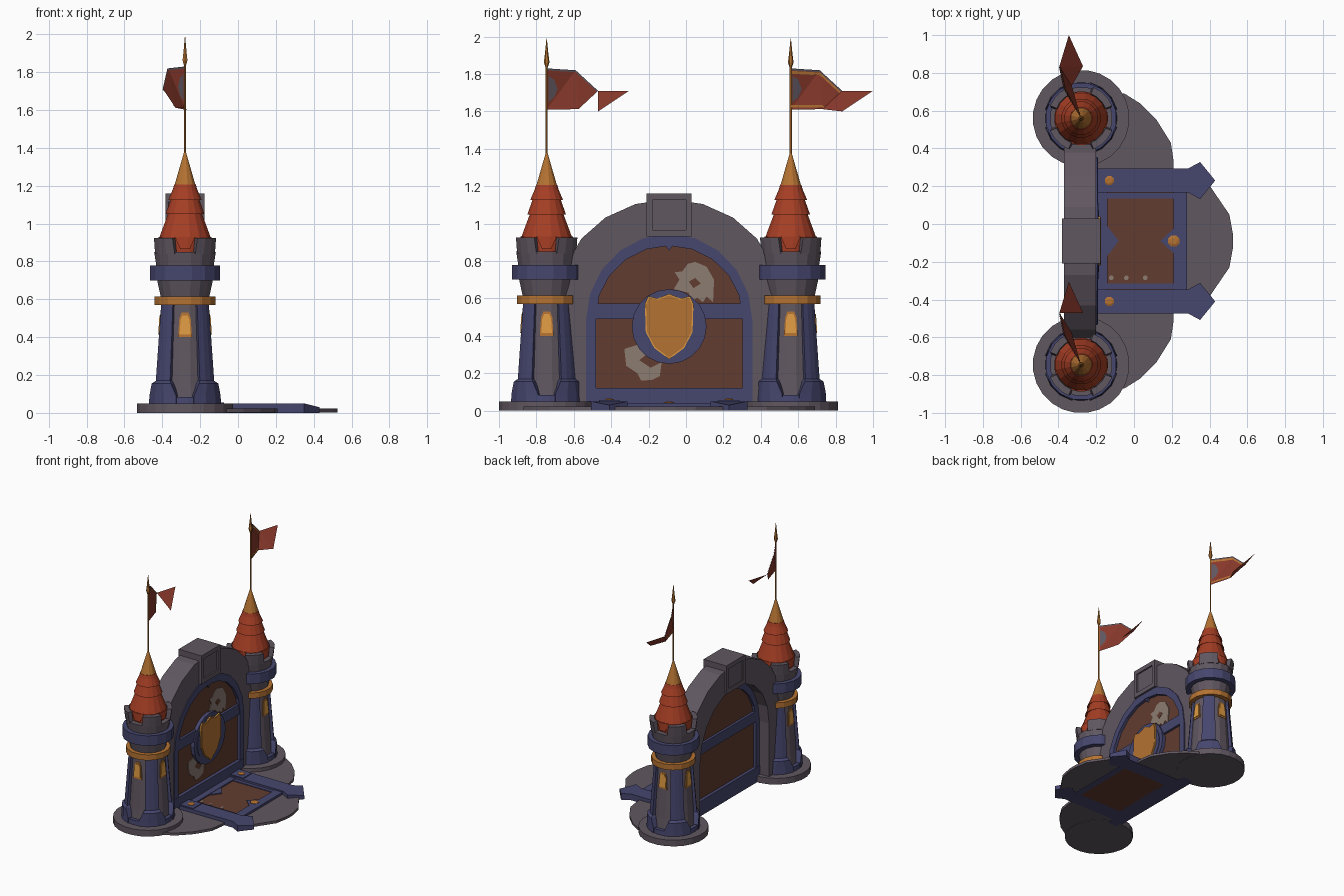
import bpy, bmesh, math
from math import cos, sin, pi, radians
from mathutils import Vector

if "Cube" in bpy.data.objects:
    bpy.data.objects.remove(bpy.data.objects["Cube"])

def mat(name, c):
    m = bpy.data.materials.new(name)
    m.diffuse_color = (*c, 1)
    m.use_nodes = True
    m.node_tree.nodes["Principled BSDF"].inputs["Base Color"].default_value = m.diffuse_color
    return m

STONE = mat("grey_stone", (.118, .095, .118))
BLUE = mat("blue_trim", (.061, .061, .158))
RED = mat("red_roof", (.38, .048, .018))
WOOD = mat("brown_wood", (.122, .045, .029))
GOLD = mat("gold", (.46, .17, .032))
GLOW = mat("window_yellow", (.73, .33, .055))
WORN = mat("worn_wood", (.265, .20, .165))
CLOTH = mat("flag_red", (.25, .04, .024))
CY = -.09                      # y centre of the gate
TX, TOWERS = -.28, (-.745, .56)

def make(name, verts, faces, m, fix=True):
    me = bpy.data.meshes.new(name)
    me.from_pydata(verts, [], faces)
    me.materials.append(m)
    if fix:
        bm = bmesh.new()
        bm.from_mesh(me)
        bmesh.ops.recalc_face_normals(bm, faces=bm.faces)
        bm.to_mesh(me)
        bm.free()
    ob = bpy.data.objects.new(name, me)
    bpy.context.collection.objects.link(ob)
    return ob

def prism(name, pts, lo, hi, m, axis='x'):
    """Extrude a flat outline; axis x takes (y,z) points, axis z takes (x,y)."""
    f = (lambda p, h: (h, p[0], p[1])) if axis == 'x' else (lambda p, h: (p[0], p[1], h))
    n = len(pts)
    vs = [f(p, lo) for p in pts] + [f(p, hi) for p in pts]
    fs = [tuple(range(n))[::-1], tuple(range(n, 2 * n))]
    fs += [(i, (i + 1) % n, n + (i + 1) % n, n + i) for i in range(n)]
    return make(name, vs, fs, m)

def rect(a0, a1, b0, b1):
    return [(a0, b0), (a1, b0), (a1, b1), (a0, b1)]

def lathe(name, prof, n, m, cx, cy):
    """Spin an (r,z) profile into a capped solid."""
    vs = [(cx + r * cos(2 * pi * (i + .5) / n), cy + r * sin(2 * pi * (i + .5) / n), z)
          for r, z in prof for i in range(n)]
    fs = [(k * n + i, k * n + (i + 1) % n, (k + 1) * n + (i + 1) % n, (k + 1) * n + i)
          for k in range(len(prof) - 1) for i in range(n)]
    fs += [tuple(range(n))[::-1], tuple(range((len(prof) - 1) * n, len(prof) * n))]
    return make(name, vs, fs, m)

def sector(name, mid, rings, m, cx, cy, seg=3):
    """Curved wedge; rings hold (inner r, outer r, z, half angle in degrees)."""
    vs, fs, w = [], [], 2 * (seg + 1)
    for ri, ro, z, h in rings:
        an = [radians(mid - h + 2 * h * i / seg) for i in range(seg + 1)]
        vs += [(cx + ro * cos(a), cy + ro * sin(a), z) for a in an]
        vs += [(cx + ri * cos(a), cy + ri * sin(a), z) for a in reversed(an)]
    for k in range(len(rings) - 1):
        fs += [(k * w + i, k * w + (i + 1) % w, (k + 1) * w + (i + 1) % w, (k + 1) * w + i)
               for i in range(w)]
    fs += [tuple(range(w))[::-1], tuple(range((len(rings) - 1) * w, len(rings) * w))]
    return make(name, vs, fs, m)

def arch(w, spring, top, base, n=10):
    """Outline of an arch from the right foot over to the left foot."""
    return [(CY + w, base)] + [(CY + w * cos(pi * i / n), spring + (top - spring) * sin(pi * i / n))
                               for i in range(n + 1)] + [(CY - w, base)]

# towers
for ty in TOWERS:
    C = (TX, ty)
    inward = 90 if ty < 0 else 270
    lathe("tower_base_disc", [(.256, 0), (.256, .05)], 24, STONE, *C)
    lathe("tower_shaft", [(.165, .04), (.153, .16), (.126, .58), (.13, .61), (.152, .71),
                          (.155, .78), (.166, .85), (.14, .85)], 16, STONE, *C)
    lathe("gold_band", [(.13, .57), (.163, .57), (.163, .615), (.13, .615)], 16, GOLD, *C)
    lathe("blue_band", [(.15, .70), (.189, .70), (.189, .78), (.15, .78)], 16, BLUE, *C)
    for d in (45, 135, 225, 315):
        sector("tower_pilaster", d, [(.12, .196, .045, 31), (.12, .194, .09, 31), (.12, .191, .155, 22),
                                     (.12, .173, .17, 18), (.10, .141, .58, 18)], BLUE, *C)
        sector("merlon", d, [(.135, .167, .84, 26), (.14, .177, .925, 23)], STONE, *C)
    for d in (0, 90, 180, 270):
        sector("tower_foot_band", d, [(.12, .19, .045, 15), (.12, .187, .085, 15)], BLUE, *C)
        # roof tile points hanging in the gaps between the merlons
        sector("roof_tile_point", d, [(.10, .142, .865, 10), (.10, .142, .93, 22)], RED, *C)
        if d == inward:
            continue
        # arched window: frame plate and glowing pane, leaning with the shaft
        a = radians(d)
        for nm, s, off, m in (("window_frame", 1, .001, GOLD), ("window_pane", .78, .005, GLOW)):
            out = [(-.037, .40), (.037, .40), (.03, .50), (.018, .53), (-.018, .53), (-.03, .50)]
            vs = []
            for lift in (-.01, off):
                for u, z in out:
                    u, z = u * s, .465 + (z - .465) * s
                    r = .153 - (z - .16) * .0643 + lift
                    vs.append((TX + r * cos(a) - u * sin(a), ty + r * sin(a) + u * cos(a), z))
            fs = [tuple(range(6)), tuple(range(6, 12))]
            fs += [(i, (i + 1) % 6, 6 + (i + 1) % 6, 6 + i) for i in range(6)]
            make(nm, vs, fs, m)
    lathe("tiered_roof", [(.128, .85), (.137, .93), (.128, .955), (.088, 1.06), (.105, 1.05),
                          (.074, 1.135), (.09, 1.125), (.066, 1.18), (.076, 1.145),
                          (.058, 1.207)], 16, RED, *C)
    lathe("gold_spire", [(.057, 1.205), (.006, 1.375)], 12, GOLD, *C)
    lathe("flag_pole", [(.0055, 1.36), (.0055, 1.86)], 6, GOLD, *C)
    lathe("pole_finial", [(.006, 1.835), (.015, 1.862), (.009, 1.91), (.001, 1.99)], 6, GOLD, *C)

    # swallow-tail flag, twisted by the wind
    V = [Vector((TX + x, ty + y, z)) for x, y, z in (
        (0, 0, 1.83), (0, 0, 1.61), (-.09, .155, 1.82), (-.05, .17, 1.612),
        (-.115, .275, 1.71), (.01, .275, 1.60), (-.065, .44, 1.71))]
    F = [(0, 1, 2), (1, 3, 2), (2, 3, 4), (4, 5, 6)]
    if ty > 0:
        F.append((3, 5, 4))
    make("flag", V, F, CLOTH, False)
    for s in (-.003, .003):
        off = Vector((s, 0, 0))
        make("flag_emblem", [(TX - .58 * y + s, ty + y, z) for y, z in (
            (.01, 1.65), (.04, 1.675), (.058, 1.72), (.04, 1.77), (.01, 1.79))],
            [(0, 1, 2, 3, 4)], STONE, False)
        strips = [("flag_hem", 0, .05, STONE)]
        if ty > 0:
            strips += [("flag_trim", .06, .13, GOLD), ("flag_trim", .89, .95, GOLD)]
        for nm, t0, t1, m in strips:
            vs = [V[i].lerp(V[j], t) + off for t in (t0, t1) for i, j in ((0, 1), (2, 3), (4, 3))]
            make(nm, vs, [(0, 1, 4, 3), (1, 2, 5, 4)], m, False)

# gate arch and keystone
prism("stone_arch", arch(.58, .62, 1.13, 0) + arch(.44, .48, .94, 0)[::-1], -.37, -.2, STONE)
prism("keystone", rect(CY - .115, CY + .115, .935, 1.155), -.375, -.19, STONE)
for a, b, c, d in ((-.12, -.09, .93, 1.16), (.09, .12, .93, 1.16),
                   (-.09, .09, .93, .965), (-.09, .09, 1.125, 1.16)):
    prism("keystone_rim", rect(CY + a, CY + b, c, d), -.382, -.178, STONE)

# gate door
prism("gate_panel", arch(.42, .49, .91, .04), -.265, -.217, WOOD)
prism("gate_frame", arch(.445, .48, .945, 0) + arch(.392, .5, .882, 0)[::-1], -.285, -.193, BLUE)
prism("gate_middle_bar", rect(CY - .41, CY + .41, .49, .572), -.285, -.198, BLUE)
prism("gate_bottom_bar", rect(CY - .44, CY + .44, .0, .12), -.29, -.19, BLUE)
prism("gate_top_nub", [(CY - .025, .89), (CY, .855), (CY + .025, .89)], -.25, -.197, BLUE)
for nm, pts, m, x in (
    ("worn_patch_upper", [(-.06, .74), (-.02, .745), (.01, .785), (.05, .795), (.11, .77), (.15, .70),
                          (.145, .58), (.11, .61), (.09, .58), (.06, .605), (.03, .58), (.015, .63),
                          (-.065, .65), (-.035, .70)], WORN, -.212),
    ("patch_hole_upper", [(.015, .69), (.05, .71), (.08, .68), (.04, .655)], WOOD, -.21),
    ("worn_patch_lower", [(-.33, .33), (-.25, .355), (-.20, .31), (-.25, .27), (-.19, .23), (-.13, .26),
                          (-.14, .185), (-.18, .165), (-.24, .16), (-.26, .20), (-.32, .24)], WORN, -.212)):
    prism(nm, pts, x - .007, x, m)

# shield boss
def ring_pts(r, n=20):
    return [(CY + r * cos(2 * pi * i / n), .45 + r * sin(2 * pi * i / n)) for i in range(n)]
prism("shield_disc", ring_pts(.2), -.22, -.188, BLUE)
prism("shield_disc_centre", ring_pts(.165), -.195, -.184, BLUE)
half = [(0, .625), (.06, .60), (.112, .612), (.13, .57), (.125, .42), (.08, .335), (0, .275)]
sh = half + [(-y, z) for y, z in half[-2:0:-1]]
prism("shield_rim", [(CY + y, z) for y, z in sh], -.19, -.178, GLOW)
prism("shield_face", [(CY + y * .95, .45 + (z - .45) * .955) for y, z in sh], -.185, -.174, GOLD)

# ground slab: wide curve with a smaller half-round step in front
slab = [(-.23, .78), (-.05, .78), (.03, .73), (.12, .64), (.195, .52), (.21, .42), (.21, .36), (.37, .34),
        (.43, .25), (.505, .14), (.525, .03)]
slab = [(x, CY + d) for x, d in slab] + [(x, CY - d) for x, d in reversed(slab)]
prism("ground_slab", slab, .002, .022, STONE, 'z')

# lowered drawbridge
prism("bridge_panel", rect(-.16, .23, CY - .26, CY + .26), 0, .03, WOOD, 'z')
for a, b in ((-.2, -.14), (.21, .28)):
    prism("bridge_cross_beam", rect(a, b, CY - .26, CY + .26), 0, .04, BLUE, 'z')
for y in (CY - .24, CY + .24):
    prism("bridge_side_strip", rect(-.15, .22, y - .015, y + .015), .01, .036, BLUE, 'z')
prism("bridge_point_inner", [(-.15, CY - .09), (-.08, CY), (-.15, CY + .09)], .02, .037, BLUE, 'z')
prism("bridge_point_outer", [(.22, CY - .075), (.14, CY), (.22, CY + .075)], .02, .037, BLUE, 'z')
lathe("bridge_stud", [(.032, .03), (.032, .043), (.018, .048)], 8, GOLD, .21, CY)
for x in (-.12, -.04, .06):
    lathe("panel_nail", [(.013, .025), (.013, .032)], 8, WORN, x, -.285)
for s in (-1, 1):
    y = CY + s * .32
    rail = [(-.2, -.063), (.285, -.063), (.35, -.098), (.43, 0), (.35, .098), (.285, .063), (-.2, .063)]
    ob = prism("bridge_rail", [(px, y + py) for px, py in rail], 0, .05, BLUE, 'z')
    for v in ob.data.vertices:               # slope the arrow-shaped end
        if v.co.z > .01 and v.co.x > .4:
            v.co.z = .03
    prism("rail_plate", rect(-.195, -.075, y - .055, y + .055), .045, .056, BLUE, 'z')
    lathe("rail_stud", [(.026, .05), (.026, .06), (.016, .064)], 8, GOLD, -.13, y)
